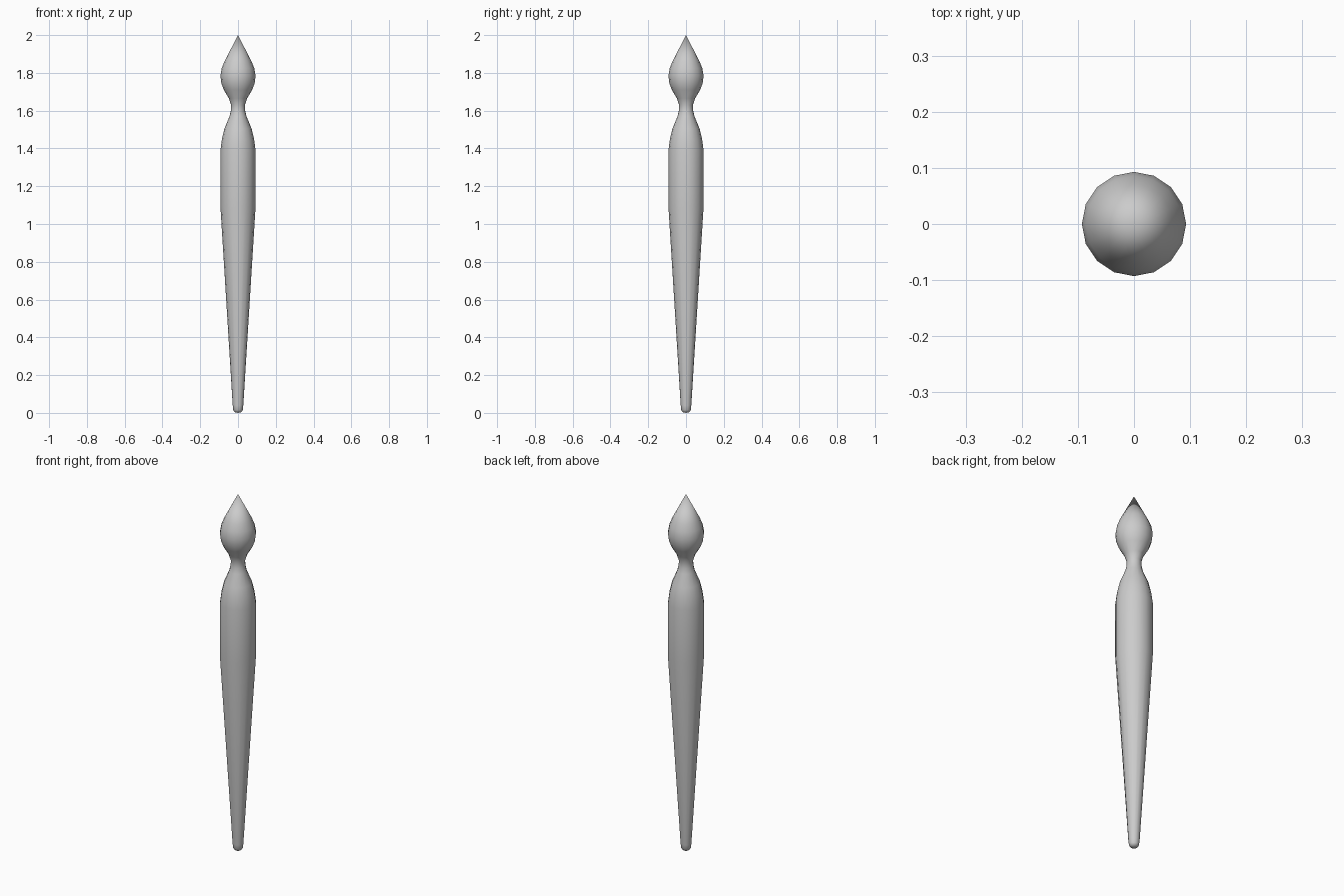
import bpy, bmesh, math

cube = bpy.data.objects.get("Cube")
if cube:
    bpy.data.objects.remove(cube, do_unlink=True)

# Plain grey material
grey = bpy.data.materials.new("plain_grey")
grey.use_nodes = True
colour = (0.6, 0.6, 0.6, 1)
grey.diffuse_color = colour
grey.node_tree.nodes["Principled BSDF"].inputs["Base Color"].default_value = colour

# Half profile (radius, height), bottom to tip
PROFILE = [(0, 0), (0.018, 0.004), (0.025, 0.015), (0.028, 0.04),
           (0.093, 1.09), (0.093, 1.39), (0.085, 1.45), (0.072, 1.505),
           (0.045, 1.57), (0.038, 1.6), (0.037, 1.63), (0.048, 1.665),
           (0.075, 1.71), (0.088, 1.745), (0.093, 1.785), (0.086, 1.825),
           (0.071, 1.862), (0, 2)]

# Turned shaft with a pointed bulb, sixteen sides
bm = bmesh.new()
verts = [bm.verts.new((r, 0, z)) for r, z in PROFILE]
edges = [bm.edges.new(pair) for pair in zip(verts, verts[1:])]
bmesh.ops.spin(bm, geom=verts + edges, cent=(0, 0, 0), axis=(0, 0, 1),
               angle=math.tau, steps=16, use_merge=False)
bmesh.ops.remove_doubles(bm, verts=bm.verts, dist=0.0005)
bmesh.ops.recalc_face_normals(bm, faces=bm.faces)
mesh = bpy.data.meshes.new("turned_spindle")
bm.to_mesh(mesh)
bm.free()
mesh.materials.append(grey)
spindle = bpy.data.objects.new("turned_spindle", mesh)
bpy.context.collection.objects.link(spindle)

bpy.ops.object.select_all(action="DESELECT")
spindle.select_set(True)
bpy.context.view_layer.objects.active = spindle
bpy.ops.object.shade_smooth_by_angle(angle=math.radians(60))
